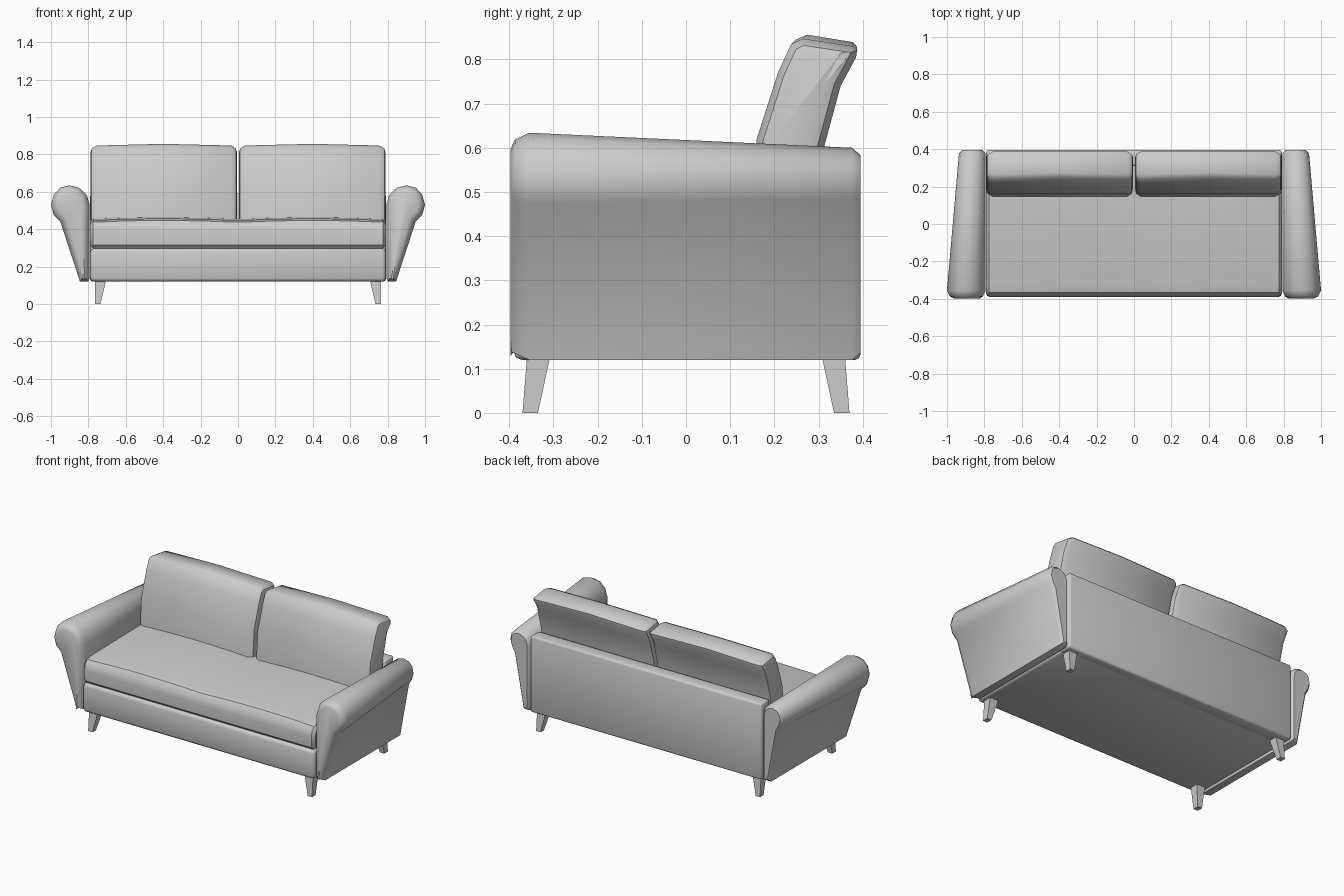
import bpy, bmesh, math
from mathutils import Vector

cube = bpy.data.objects.get("Cube")
if cube:
    bpy.data.objects.remove(cube, do_unlink=True)

fabric = bpy.data.materials.new("plain_grey")
fabric.use_nodes = True
GREY = (0.6, 0.6, 0.6, 1)
fabric.diffuse_color = GREY
fabric.node_tree.nodes["Principled BSDF"].inputs["Base Color"].default_value = GREY


def finish(name, bm, angle=35):
    bmesh.ops.recalc_face_normals(bm, faces=bm.faces)
    mesh = bpy.data.meshes.new(name)
    bm.to_mesh(mesh)
    bm.free()
    mesh.materials.append(fabric)
    obj = bpy.data.objects.new(name, mesh)
    bpy.context.collection.objects.link(obj)
    bpy.ops.object.select_all(action='DESELECT')
    obj.select_set(True)
    bpy.context.view_layer.objects.active = obj
    bpy.ops.object.shade_smooth_by_angle(angle=math.radians(angle))
    return obj


def loft(name, sections, angle=35):
    """Skin a row of matching closed sections and cap both ends."""
    bm = bmesh.new()
    rings = [[bm.verts.new(p) for p in section] for section in sections]
    n = len(rings[0])
    for a, b in zip(rings, rings[1:]):
        for i in range(n):
            j = (i + 1) % n
            bm.faces.new((a[i], a[j], b[j], b[i]))
    bm.faces.new(rings[0])
    bm.faces.new(rings[-1])
    return finish(name, bm, angle)


def inset(profile, d):
    """Move every edge of a counter-clockwise profile inward by d."""
    pts = [Vector(p) for p in profile]
    out = []
    for i, p in enumerate(pts):
        e1 = (p - pts[i - 1]).normalized()
        e2 = (pts[(i + 1) % len(pts)] - p).normalized()
        n1, n2 = Vector((-e1.y, e1.x)), Vector((-e2.y, e2.x))
        out.append(p + (n1 + n2) * d / max(0.5, 1 + n1.dot(n2)))
    return out


def box(name, lo, hi, bevel):
    bm = bmesh.new()
    bmesh.ops.create_cube(bm, size=1)
    for v in bm.verts:
        v.co = [(l + h) / 2 + c * (h - l) for c, l, h in zip(v.co, lo, hi)]
    bmesh.ops.bevel(bm, geom=bm.edges[:], offset=bevel, segments=2,
                    profile=0.5, affect='EDGES')
    return finish(name, bm, 50)


# Frame: seat base and back panel
box("seat_base", (-0.79, -0.39, 0.12), (0.79, 0.36, 0.297), 0.018)
box("back_panel", (-0.79, 0.31, 0.12), (0.79, 0.395, 0.59), 0.012)

# Long seat cushion with a soft crown in front of each back cushion
seat_profile = [(-0.37, 0.297), (0.31, 0.297), (0.31, 0.455), (-0.33, 0.447),
                (-0.365, 0.437), (-0.385, 0.415), (-0.39, 0.38), (-0.388, 0.315)]
sections = []
for x, d, crown in [(-0.79, 0.018, 0), (-0.775, 0, 0), (-0.6, 0, 0.007), (-0.4, 0, 0.01),
                    (-0.2, 0, 0.007), (0, 0, 0), (0.2, 0, 0.007), (0.4, 0, 0.01),
                    (0.6, 0, 0.007), (0.775, 0, 0), (0.79, 0.018, 0)]:
    sections.append([(x, y, z + (crown if z > 0.43 else 0))
                     for y, z in inset(seat_profile, d)])
loft("seat_cushion", sections)

# Leaning back cushions, fuller in the middle of the top edge
back_profile = [(0.145, 0.42), (0.29, 0.42), (0.312, 0.6), (0.35, 0.74), (0.385, 0.805),
                (0.387, 0.82), (0.378, 0.83), (0.265, 0.847), (0.238, 0.835),
                (0.208, 0.77), (0.16, 0.62)]
for side, s in (("left", 1), ("right", -1)):
    sections = []
    for x, d, crown in [(0.006, 0.035, 0), (0.012, 0.015, 0), (0.035, 0, 0), (0.4, 0, 0.009),
                        (0.755, 0, 0), (0.782, 0.015, 0), (0.789, 0.035, 0)]:
        sections.append([(s * x, y + (crown if z > 0.8 and y < 0.3 else 0),
                          z + (crown if z > 0.8 else 0))
                         for y, z in inset(back_profile, d)])
    loft("back_cushion_" + side, sections, 40)

# Rolled arms: wide at the front, slimmer and lower at the back
arm_front = [(0.80, 0.12), (0.845, 0.12), (0.95, 0.44), (0.985, 0.475), (1.0, 0.53),
             (0.985, 0.585), (0.95, 0.622), (0.90, 0.634), (0.85, 0.622),
             (0.81, 0.585), (0.793, 0.53), (0.793, 0.14)]
arm_back = [(0.80, 0.12), (0.845, 0.12), (0.905, 0.45), (0.925, 0.485), (0.936, 0.525),
            (0.928, 0.565), (0.905, 0.59), (0.867, 0.60), (0.83, 0.59),
            (0.803, 0.565), (0.793, 0.525), (0.793, 0.14)]
for side, s in (("left", 1), ("right", -1)):
    sections = []
    for y, profile, d in [(-0.397, arm_front, 0.035), (-0.387, arm_front, 0.015),
                          (-0.355, arm_front, 0), (0.376, arm_back, 0),
                          (0.395, arm_back, 0.016)]:
        sections.append([(s * x, y, max(z, 0.12) if d < 0.02 else z - d * (z < 0.2) * 0.5)
                         for x, z in inset(profile, d)])
    loft("arm_" + side, sections, 45)

# Tapered, splayed legs
for side, s in (("left", 1), ("right", -1)):
    for end, t in (("front", -1), ("back", 1)):
        foot = [(0.735, 0.335), (0.765, 0.335), (0.765, 0.37), (0.735, 0.37)]
        top = [(0.706, 0.308), (0.765, 0.308), (0.765, 0.36), (0.706, 0.36)]
        loft(f"{end}_leg_{side}",
             [[(s * x, t * y, 0) for x, y in foot],
              [(s * x, t * y, 0.125) for x, y in top]], 20)
